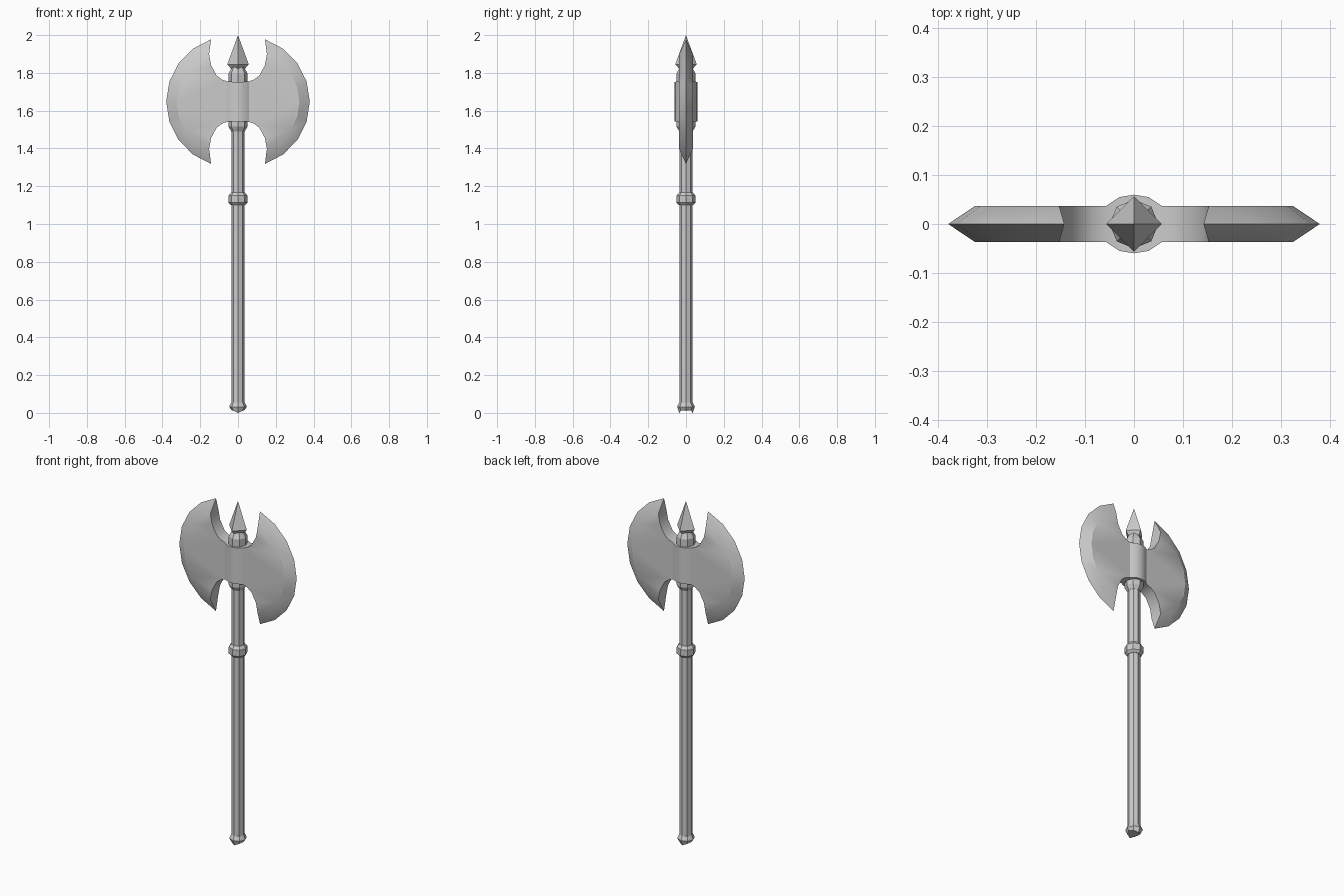
import bpy, bmesh
from math import sin, cos, pi, radians

old = bpy.data.objects.get("Cube")
if old:
    bpy.data.objects.remove(old)

steel = bpy.data.materials.new("steel grey")
steel.use_nodes = True
GREY = (0.6, 0.6, 0.6, 1)
steel.diffuse_color = GREY
steel.node_tree.nodes["Principled BSDF"].inputs["Base Color"].default_value = GREY


def finish(name, bm, smooth=None):
    bmesh.ops.recalc_face_normals(bm, faces=bm.faces)
    mesh = bpy.data.meshes.new(name)
    bm.to_mesh(mesh)
    bm.free()
    mesh.materials.append(steel)
    ob = bpy.data.objects.new(name, mesh)
    bpy.context.collection.objects.link(ob)
    if smooth:
        bpy.ops.object.select_all(action='DESELECT')
        ob.select_set(True)
        bpy.context.view_layer.objects.active = ob
        bpy.ops.object.shade_smooth_by_angle(angle=radians(smooth))
    return ob


def lathe(name, profile, sides, wedge=0.0, turn=0.0):
    """Stack of polygon rings (radius, z); wedge slopes the lowest ring to a ridge along y."""
    bm = bmesh.new()
    rings = []
    for i, (r, z) in enumerate(profile):
        ring = []
        for k in range(sides):
            a = 2 * pi * (k + turn) / sides
            x, y = r * cos(a), r * sin(a)
            ring.append(bm.verts.new((x, y, z + (wedge * abs(x) if i == 0 else 0))))
        rings.append(ring)
    for low, high in zip(rings, rings[1:]):
        for k in range(sides):
            n = (k + 1) % sides
            bm.faces.new((low[k], low[n], high[n], high[k]))
    bm.faces.new(rings[0])
    bm.faces.new(rings[-1])
    bmesh.ops.remove_doubles(bm, verts=bm.verts, dist=0.0005)
    return finish(name, bm)


# Handle and its fittings
lathe("pommel", [(0.036, 0), (0.047, 0.032), (0.036, 0.055)], 8, wedge=0.45)
lathe("shaft", [(0.035, 0.03), (0.035, 1.83)], 8)
lathe("grip_collar", [(0.037, 1.10), (0.05, 1.113), (0.05, 1.15), (0.037, 1.167)], 8)
lathe("lower_head_collar", [(0.036, 1.49), (0.05, 1.515), (0.05, 1.56)], 8)
lathe("upper_head_collar", [(0.05, 1.74), (0.05, 1.797), (0.035, 1.825)], 8)
lathe("top_spike", [(0.035, 1.82), (0.057, 1.845), (0.0001, 2.0)], 4)

# Double blade: one eighth, mirrored on all axes
MID, HALF = 1.648, 0.037
STEPS = 4
bm = bmesh.new()


def vert(x, y, z):
    return bm.verts.new((x, y, z))


def arc(cx, r, end, y):
    return [vert(cx + r * cos(radians(end * i / STEPS)), y, r * sin(radians(end * i / STEPS)))
            for i in range(STEPS + 1)]


edge = arc(0.032, 0.348, 71.5, 0)
cheek = arc(0.057, 0.268, 69, -HALF)
notch = [(0, 0.06, 0.105), (0.03, 0.055, 0.105), (0.057, HALF, 0.107),
         (0.085, HALF, 0.117), (0.113, HALF, 0.138), (0.142, HALF, 0.192)]
rim = [vert(x, -y, z) for x, y, z in notch] + [cheek[-1]]
core = [vert(x, 0, z) for x, y, z in notch] + [edge[-1]]

# Sharpened bevel
for i in range(STEPS):
    bm.faces.new((edge[i], edge[i + 1], cheek[i + 1], cheek[i]))
# Notch wall
for i in range(len(rim) - 1):
    if rim[i + 1] is cheek[-1]:
        corner = vert(0.153, 0, 0.25)
        bm.faces.new((core[i], corner, rim[i + 1], rim[i]))
        bm.faces.new((corner, edge[-1], rim[i + 1]))
    else:
        bm.faces.new((core[i], core[i + 1], rim[i + 1], rim[i]))
# Rounded socket and flat cheek
base = [vert(x, -y, 0) for x, y, z in notch[:3]]
for i in range(2):
    bm.faces.new((base[i], base[i + 1], rim[i + 1], rim[i]))
bm.faces.new([base[2]] + cheek + rim[-2:1:-1])

for axis in range(3):
    geom = bm.verts[:] + bm.edges[:] + bm.faces[:]
    bmesh.ops.mirror(bm, geom=geom, axis='XYZ'[axis], merge_dist=0.0005)
bmesh.ops.remove_doubles(bm, verts=bm.verts, dist=0.0005)
blade = finish("double_blade", bm, smooth=32)
blade.location.z = MID
